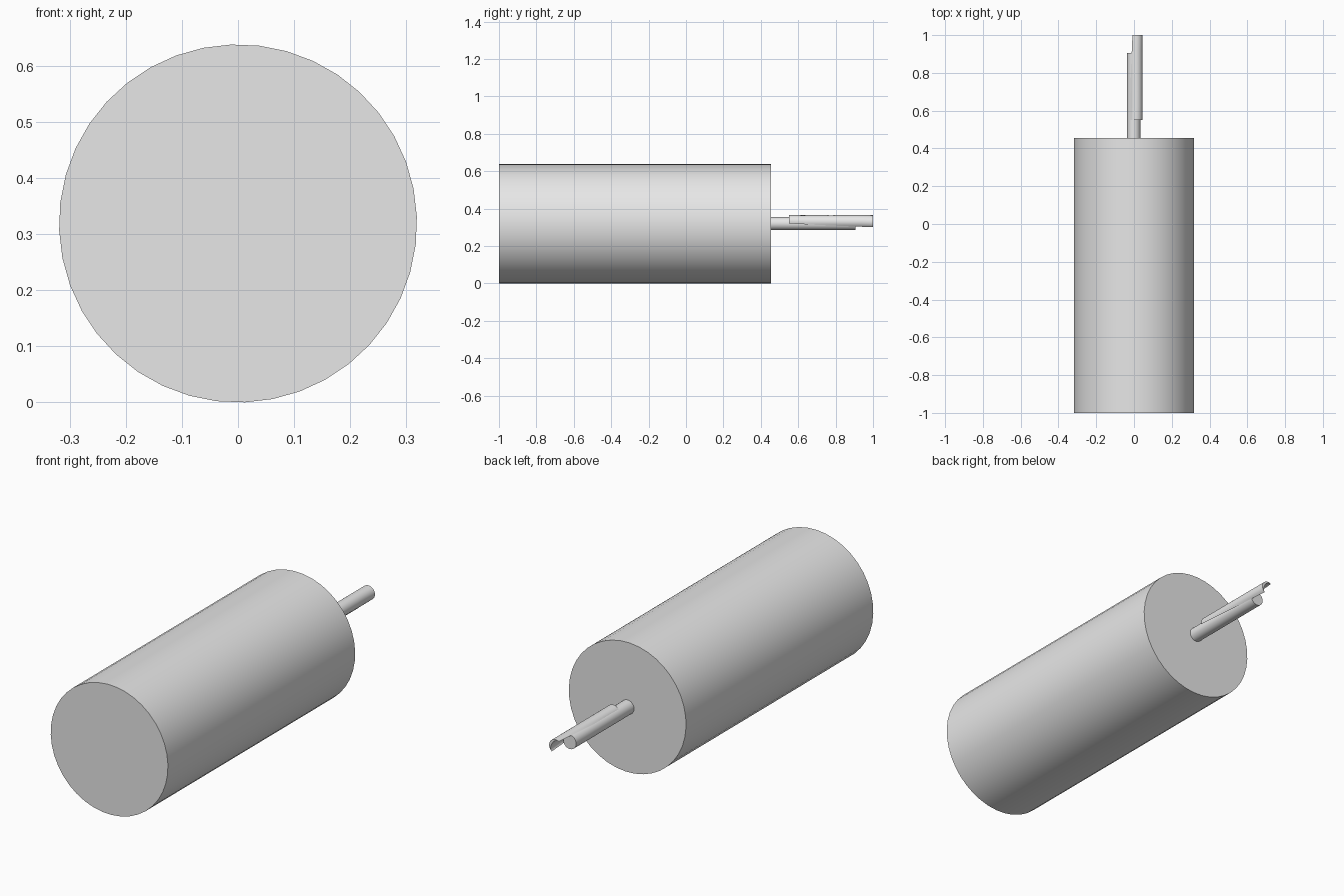
import bpy, bmesh, math
from mathutils import Vector

cube = bpy.data.objects.get("Cube")
if cube:
    bpy.data.objects.remove(cube)

grey = bpy.data.materials.new("plain grey")
grey.use_nodes = True
grey.diffuse_color = (0.8, 0.8, 0.8, 1)
grey.node_tree.nodes["Principled BSDF"].inputs["Base Color"].default_value = (0.8, 0.8, 0.8, 1)


def loft(name, rings):
    """Skin matching closed rings and cap both ends."""
    bm = bmesh.new()
    loops = [[bm.verts.new(p) for p in ring] for ring in rings]
    n = len(loops[0])
    for a, b in zip(loops, loops[1:]):
        for i in range(n):
            j = (i + 1) % n
            bm.faces.new((a[i], a[j], b[j], b[i]))
    bm.faces.new(loops[0][::-1])
    bm.faces.new(loops[-1])
    bmesh.ops.recalc_face_normals(bm, faces=bm.faces)
    mesh = bpy.data.meshes.new(name)
    bm.to_mesh(mesh)
    bm.free()
    mesh.materials.append(grey)
    obj = bpy.data.objects.new(name, mesh)
    bpy.context.collection.objects.link(obj)
    bpy.ops.object.select_all(action="DESELECT")
    obj.select_set(True)
    bpy.context.view_layer.objects.active = obj
    bpy.ops.object.shade_smooth_by_angle(angle=math.radians(35))
    return obj


def arc(x, y, z, r, start, sweep, steps):
    """Points along an arc in the xz plane, angles in degrees."""
    angles = [math.radians(start + sweep * i / steps) for i in range(steps + 1)]
    return [Vector((x + r * math.cos(a), y, z + r * math.sin(a))) for a in angles]


def rod(name, x, z, r, y0, y1, sides, turn):
    return loft(name, [arc(x, y, z, r, turn, 360, sides)[:-1] for y in (y0, y1)])


# Main drum and the thin shaft behind it
rod("drum", 0, 0.319, 0.319, -1.0, 0.455, 40, 2.2)
rod("shaft", -0.001, 0.32, 0.035, 0.45, 0.905, 24, 0)

# Thin crescent sleeve lying along the shaft, twisting towards its free end
rings = []
STEPS = 12
for k in range(7):
    t = k / 6
    y = 0.55 + 0.45 * t
    facing = 73 - 40 * t
    outer = arc(0.01, y, 0.33, 0.035, facing - 88, 176, STEPS)
    # The inner side is the outer arc pulled in most at its middle
    push = Vector((math.cos(math.radians(facing)), 0, math.sin(math.radians(facing))))
    inner = [p - push * 0.013 * math.sin(math.pi * i / STEPS) for i, p in enumerate(outer)]
    rings.append(outer + inner[-2:0:-1])
loft("sleeve", rings)
